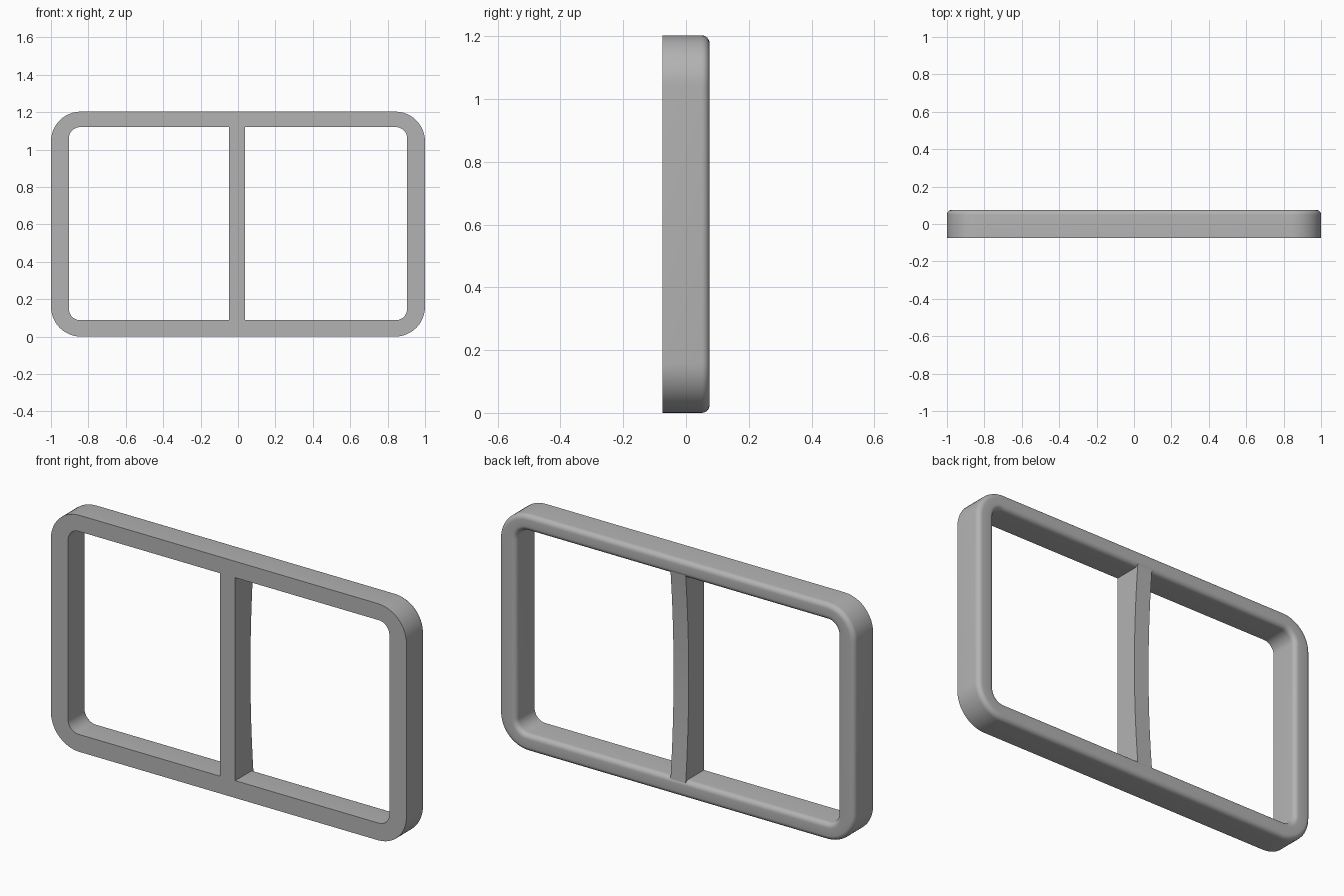
import bpy, bmesh
from math import sin, cos, pi

cube = bpy.data.objects.get("Cube")
if cube:
    bpy.data.objects.remove(cube, do_unlink=True)

grey = bpy.data.materials.new("plain_grey")
grey.use_nodes = True
colour = (0.45, 0.45, 0.45, 1)
grey.diffuse_color = colour
grey.node_tree.nodes["Principled BSDF"].inputs["Base Color"].default_value = colour

FRONT, BACK, ROUND = -0.075, 0.075, 0.025
OUTER = (1.0, 0.6015, 0.16, 0.6015)    # half width, half height, corner radius, centre z
INNER = (0.904, 0.516, 0.06, 0.604)


def rounded_rect(rect, grow, y, segments=12):
    """Points of a rounded rectangle, grown outwards by a distance."""
    half_w, half_h, radius, mid_z = rect
    points = []
    for corner, (sx, sz) in enumerate([(1, 1), (-1, 1), (-1, -1), (1, -1)]):
        for i in range(segments + 1):
            a = (corner + i / segments) * pi / 2
            points.append((sx * (half_w - radius) + (radius + grow) * cos(a), y,
                           mid_z + sz * (half_h - radius) + (radius + grow) * sin(a)))
    return points


def finish(name, bm):
    bmesh.ops.recalc_face_normals(bm, faces=bm.faces)
    mesh = bpy.data.meshes.new(name)
    bm.to_mesh(mesh)
    bm.free()
    mesh.materials.append(grey)
    obj = bpy.data.objects.new(name, mesh)
    bpy.context.collection.objects.link(obj)
    bpy.ops.object.select_all(action='DESELECT')
    obj.select_set(True)
    bpy.context.view_layer.objects.active = obj
    bpy.ops.object.shade_smooth_by_angle(angle=pi / 6)


# Outer frame: sharp front edges, rounded back edges
arc = [(ROUND * (1 - cos(a)), BACK - ROUND + ROUND * sin(a))
       for a in (i * pi / 12 for i in range(7))]
rings = [rounded_rect(OUTER, 0, FRONT)]
rings += [rounded_rect(OUTER, -d, y) for d, y in arc]
rings += [rounded_rect(INNER, d, y) for d, y in reversed(arc)]
rings.append(rounded_rect(INNER, 0, FRONT))
bm = bmesh.new()
loops = [[bm.verts.new(p) for p in ring] for ring in rings]
for a, b in zip(loops, loops[1:] + loops[:1]):
    for i in range(len(a)):
        j = (i + 1) % len(a)
        bm.faces.new((a[i], a[j], b[j], b[i]))
finish("frame", bm)

# Centre divider: flat front, hollowed back edge
LOW, HIGH, STEPS = 0.07, 1.138, 24
side = [(FRONT, HIGH), (FRONT, LOW)]
for i in range(STEPS + 1):
    t = i / STEPS
    side.append((0.072 - 0.025 * (1 - (2 * t - 1) ** 2), LOW + t * (HIGH - LOW)))
bm = bmesh.new()
profile = bm.faces.new([bm.verts.new((-0.048, y, z)) for y, z in side])
extruded = bmesh.ops.extrude_face_region(bm, geom=[profile])
bmesh.ops.translate(bm, vec=(0.085, 0, 0),
                    verts=[v for v in extruded["geom"] if isinstance(v, bmesh.types.BMVert)])
finish("centre_divider", bm)
